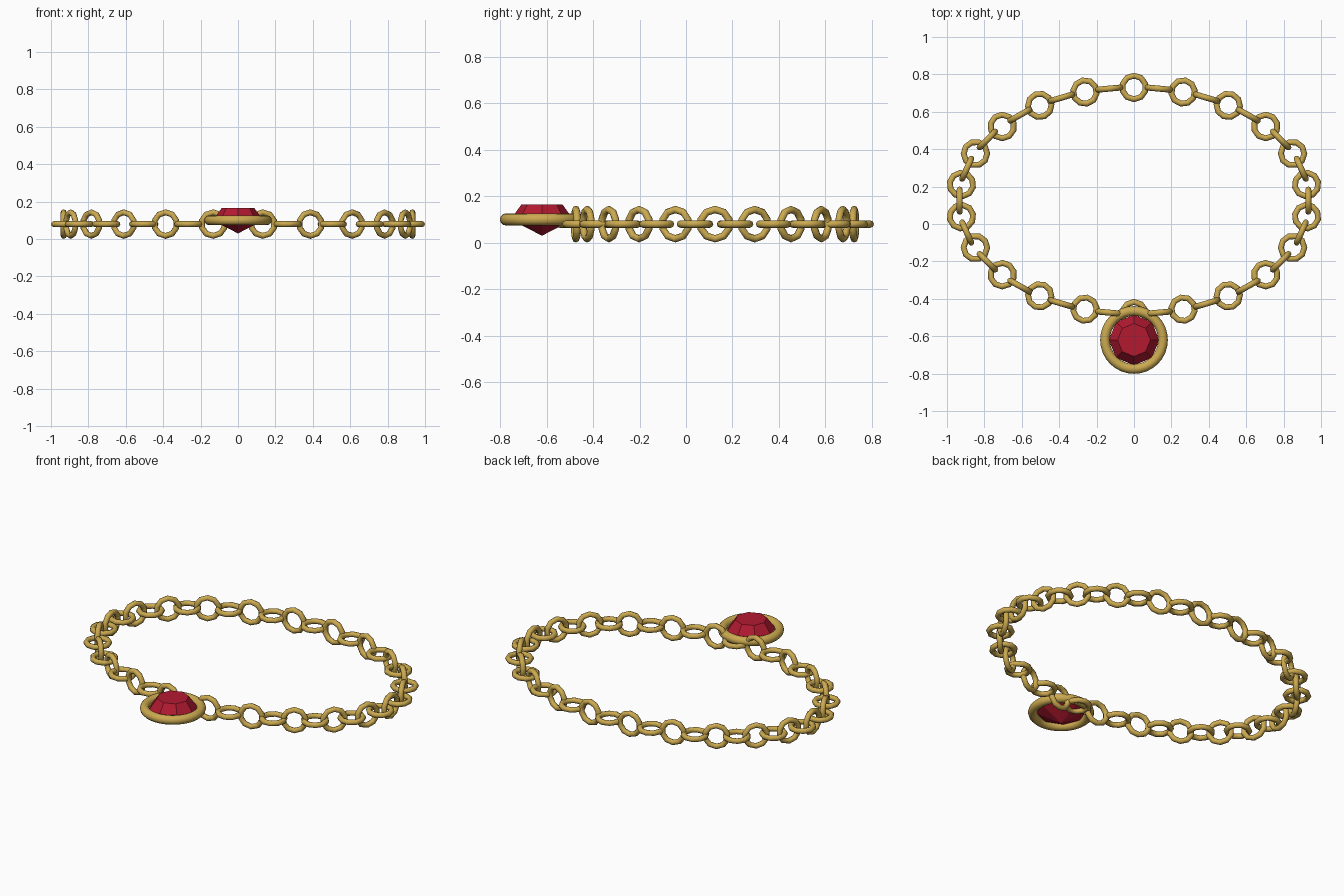
import bpy, bmesh
from math import sin, cos, pi, atan2
from mathutils import Matrix, Vector

if "Cube" in bpy.data.objects:
    bpy.data.objects.remove(bpy.data.objects["Cube"])


def material(name, color):
    m = bpy.data.materials.new(name)
    m.diffuse_color = color
    m.use_nodes = True
    m.node_tree.nodes["Principled BSDF"].inputs["Base Color"].default_value = m.diffuse_color
    return m


gold = material("gold", (0.60, 0.40, 0.08, 1))
red = material("red_gem", (0.45, 0.01, 0.03, 1))


def torus_mesh(name, major, minor, nu, nv):
    bm = bmesh.new()
    rings = []
    for i in range(nu):
        u = 2 * pi * i / nu
        rings.append([bm.verts.new(((major + minor * cos(2 * pi * j / nv)) * cos(u),
                                    (major + minor * cos(2 * pi * j / nv)) * sin(u),
                                    minor * sin(2 * pi * j / nv))) for j in range(nv)])
    for i in range(nu):
        a, b = rings[i], rings[(i + 1) % nu]
        for j in range(nv):
            k = (j + 1) % nv
            bm.faces.new((a[j], b[j], b[k], a[k])).smooth = True
    me = bpy.data.meshes.new(name)
    bm.to_mesh(me)
    bm.free()
    me.materials.append(gold)
    return me


def add(name, mesh, matrix):
    ob = bpy.data.objects.new(name, mesh)
    bpy.context.collection.objects.link(ob)
    ob.matrix_world = matrix
    return ob


# Chain: links around an ellipse, alternately flat and upright
A, B, CY, CZ, N = 0.932, 0.605, 0.125, 0.08, 44
link = torus_mesh("chain_link", 0.063, 0.016, 10, 8)
for i in range(N):
    t = 2 * pi * i / N + pi / 2
    pos = Vector((A * cos(t), CY + B * sin(t), CZ))
    heading = atan2(B * cos(t), -A * sin(t))
    # local y follows the chain, local x points across it
    m = Matrix.Translation(pos) @ Matrix.Rotation(heading - pi / 2, 4, 'Z')
    if i % 2:
        m = m @ Matrix.Rotation(pi / 2, 4, 'Y')
    add("upright_link" if i % 2 else "flat_link", link, m)

# Pendant frame
add("pendant_ring", torus_mesh("pendant_ring", 0.155, 0.026, 32, 12),
    Matrix.Translation((0, -0.62, 0.10)))

# Faceted gem: point, girdle, table
SIDES = 8
bm = bmesh.new()
tip = bm.verts.new((0, 0, 0.03))


def ring(r, z):
    return [bm.verts.new((r * cos(2 * pi * i / SIDES), r * sin(2 * pi * i / SIDES), z))
            for i in range(SIDES)]


girdle, table = ring(0.135, 0.10), ring(0.088, 0.165)
for i in range(SIDES):
    k = (i + 1) % SIDES
    bm.faces.new((tip, girdle[k], girdle[i]))
    bm.faces.new((girdle[i], girdle[k], table[k], table[i]))
bm.faces.new(table)
gem = bpy.data.meshes.new("gem")
bm.to_mesh(gem)
bm.free()
gem.materials.append(red)
add("gem", gem, Matrix.Translation((0, -0.62, 0)))
